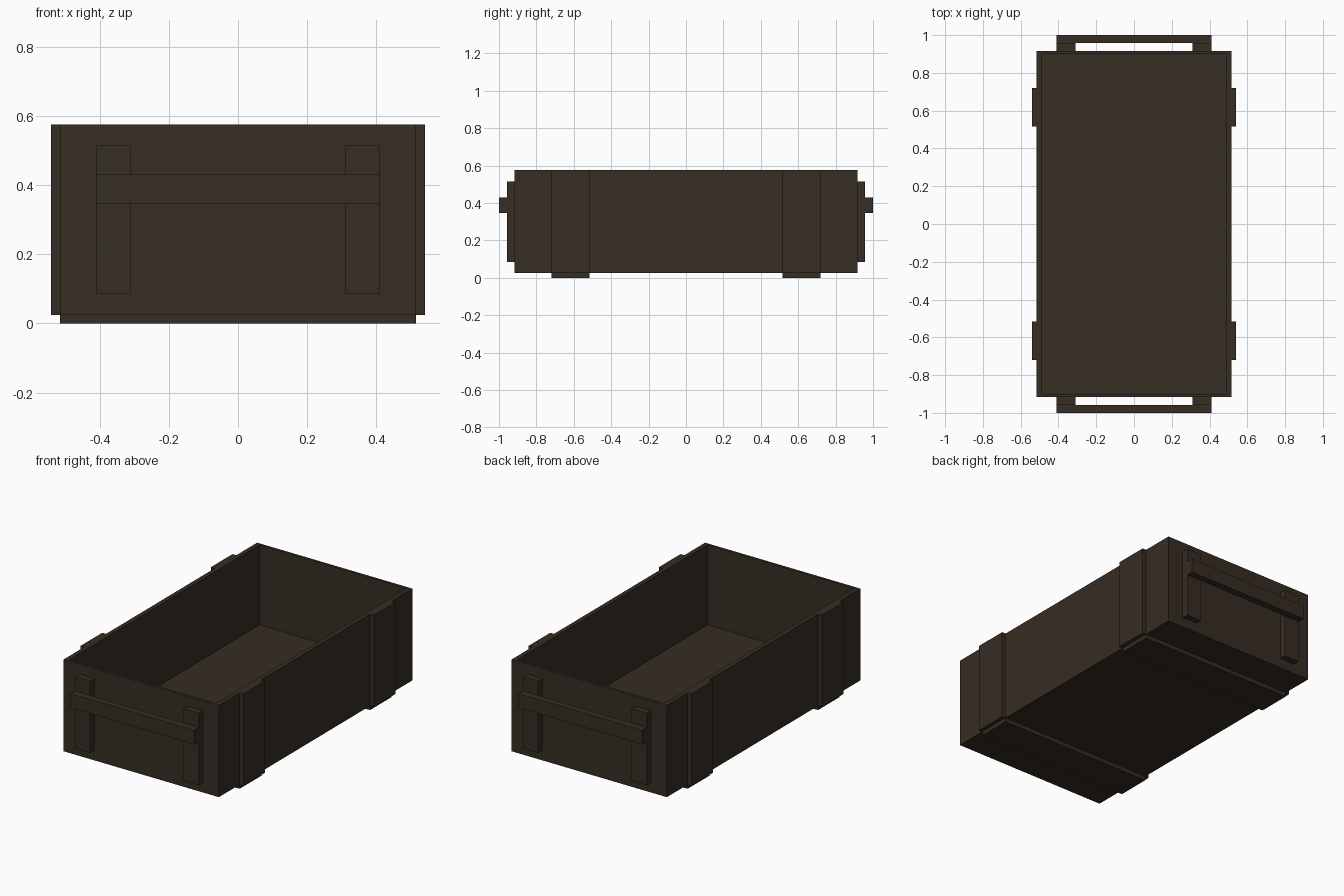
import bpy, bmesh

if "Cube" in bpy.data.objects:
    bpy.data.objects.remove(bpy.data.objects["Cube"])

wood = bpy.data.materials.new("dark brown wood")
wood.diffuse_color = (0.037, 0.026, 0.017, 1)
wood.use_nodes = True
wood.node_tree.nodes["Principled BSDF"].inputs["Base Color"].default_value = wood.diffuse_color


def block(name, lo, hi, edit=None):
    """Box between two corners, with an optional bmesh edit."""
    bm = bmesh.new()
    bmesh.ops.create_cube(bm, size=1)
    for v in bm.verts:
        v.co = [(a + b) / 2 + c * (b - a) for a, b, c in zip(lo, hi, v.co)]
    if edit:
        edit(bm)
    bmesh.ops.recalc_face_normals(bm, faces=bm.faces)
    me = bpy.data.meshes.new(name)
    bm.to_mesh(me)
    bm.free()
    me.materials.append(wood)
    ob = bpy.data.objects.new(name, me)
    bpy.context.collection.objects.link(ob)
    return ob


def hollow(bm):
    """Inset the top face to form the rim, then sink it to the floor."""
    top = max(bm.faces, key=lambda f: f.calc_center_median().z)
    bmesh.ops.inset_region(bm, faces=[top], thickness=0.02)
    for v in top.verts:
        v.co.x = 0.488 if v.co.x > 0 else -0.488
        v.co.y = 0.901 if v.co.y > 0 else -0.901
    walls = bmesh.ops.extrude_face_region(bm, geom=[top])["geom"]
    if top.is_valid:
        bmesh.ops.delete(bm, geom=[top], context='FACES_ONLY')
    for v in walls:
        if isinstance(v, bmesh.types.BMVert):
            v.co.z = 0.095


# open crate body
block("crate_body", (-0.515, -0.917, 0.025), (0.515, 0.917, 0.575), hollow)

for s, end in ((-1, "front"), (1, "back")):
    def span(a, b):
        return sorted((s * a, s * b))

    # battens under the floor and up both sides
    y0, y1 = span(0.515, 0.72)
    block(end + "_bottom_batten", (-0.515, y0, 0), (0.515, y1, 0.025))
    block(end + "_left_batten", (-0.54, y0, 0.025), (-0.515, y1, 0.575))
    block(end + "_right_batten", (0.515, y0, 0.025), (0.54, y1, 0.575))

    # end uprights carrying the handle bar
    y0, y1 = span(0.917, 0.957)
    block(end + "_left_upright", (-0.41, y0, 0.085), (-0.31, y1, 0.515))
    block(end + "_right_upright", (0.31, y0, 0.085), (0.41, y1, 0.515))
    y0, y1 = span(0.957, 1.0)
    block(end + "_handle_bar", (-0.41, y0, 0.345), (0.41, y1, 0.43))
